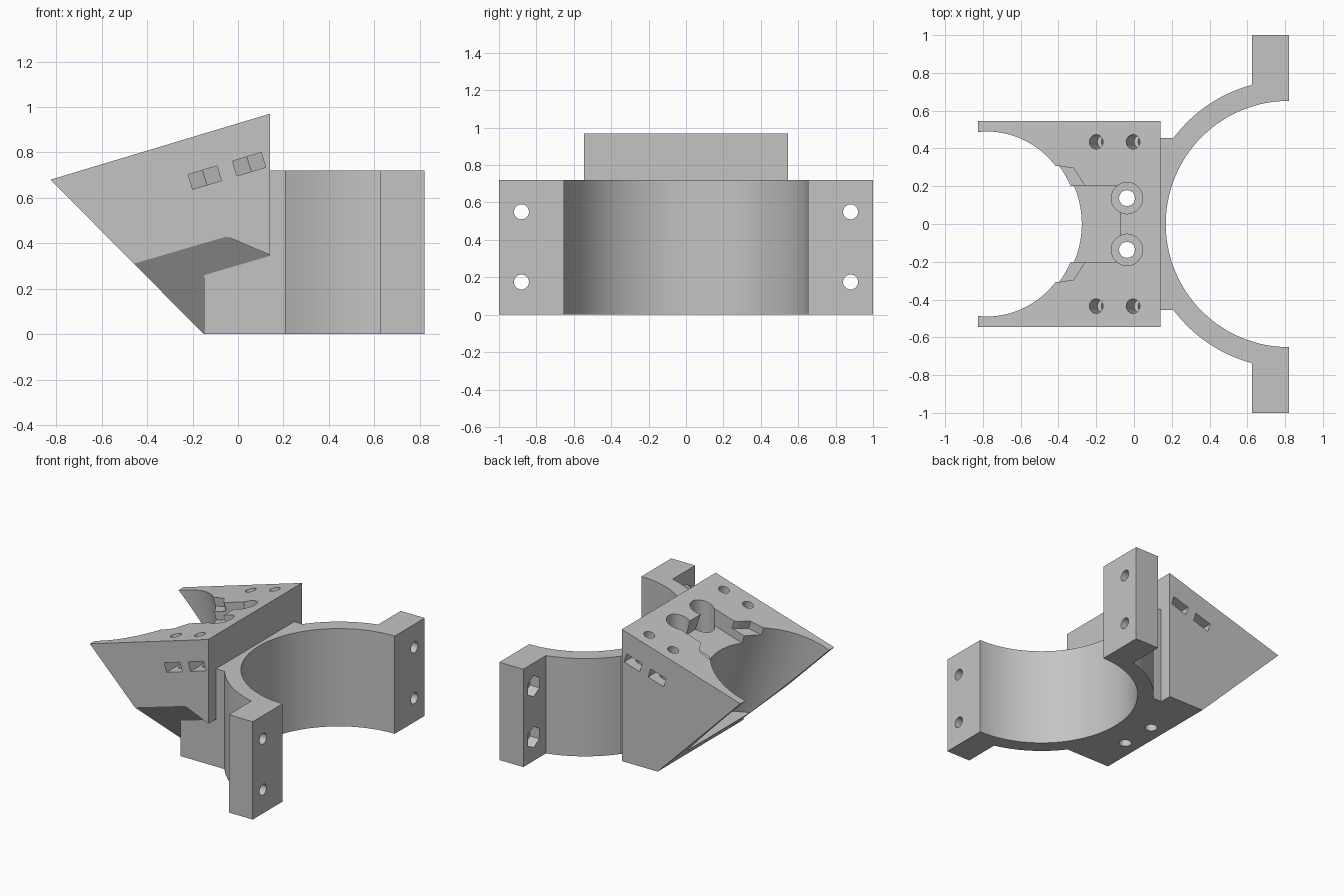
import bpy, bmesh, math
from mathutils import Matrix, Vector

cube = bpy.data.objects.get("Cube")
if cube:
    bpy.data.objects.remove(cube, do_unlink=True)

grey = bpy.data.materials.new("plain grey")
grey.use_nodes = True
colour = (0.55, 0.55, 0.55, 1)
grey.diffuse_color = colour
grey.node_tree.nodes["Principled BSDF"].inputs["Base Color"].default_value = colour

T = Matrix.Translation
TILT = math.atan2(0.29, 0.96)
FLAT = Matrix.Identity(4)
SIDE = Matrix.Rotation(math.pi / 2, 4, 'X')       # profile in x-z, extruded along y
ACROSS = Matrix.Rotation(math.pi / 2, 4, 'Y')     # extruded along x
SLOPE = T((-0.78, 0, 0.692)) @ Matrix.Rotation(-TILT, 4, 'Y')  # sloping top plane


def finish(name, bm):
    bmesh.ops.recalc_face_normals(bm, faces=bm.faces)
    mesh = bpy.data.meshes.new(name)
    bm.to_mesh(mesh)
    bm.free()
    mesh.materials.append(grey)
    obj = bpy.data.objects.new(name, mesh)
    bpy.context.collection.objects.link(obj)
    return obj


def prism(name, points, low, high, matrix=FLAT):
    bm = bmesh.new()
    base = bm.faces.new([bm.verts.new((x, y, low)) for x, y in points])
    result = bmesh.ops.extrude_face_region(bm, geom=[base])
    top = [v for v in result["geom"] if isinstance(v, bmesh.types.BMVert)]
    bmesh.ops.translate(bm, verts=top, vec=(0, 0, high - low))
    bm.transform(matrix)
    return finish(name, bm)


def ring_points(radius, count=32, cx=0, cy=0, turn=0):
    return [(cx + radius * math.cos(turn + math.tau * i / count),
             cy + radius * math.sin(turn + math.tau * i / count)) for i in range(count)]


def box_points(x0, x1, y0, y1):
    return [(x0, y0), (x1, y0), (x1, y1), (x0, y1)]


def combine(target, tool, operation='DIFFERENCE'):
    mod = target.modifiers.new("combine", 'BOOLEAN')
    mod.operation, mod.object, mod.solver = operation, tool, 'EXACT'
    bpy.ops.object.select_all(action='DESELECT')
    bpy.context.view_layer.objects.active = target
    target.select_set(True)
    bpy.ops.object.modifier_apply(modifier=mod.name)
    bpy.data.objects.remove(tool, do_unlink=True)


def slope_x(x):
    return (x + 0.78) / math.cos(TILT)


# Wedge with the sloping top
bracket = prism("mount_bracket", [(-0.825, 0.68), (0.14, 0.97), (0.14, 0), (-0.15, 0)],
                -0.545, 0.545, SIDE)

# Slanted relief under the front side of the wedge
bm = bmesh.new()
bmesh.ops.create_cube(bm, size=4)
for point, normal in (((-0.46, -0.545, 0.31), (0.155, -0.83, -0.53)),
                      ((-0.05, -0.545, 0.43), (-0.39, 0, -0.92))):
    cut = bmesh.ops.bisect_plane(bm, geom=bm.verts[:] + bm.edges[:] + bm.faces[:],
                                 plane_co=Vector(point), plane_no=Vector(normal),
                                 clear_inner=True)
    edges = [e for e in cut["geom_cut"] if isinstance(e, bmesh.types.BMEdge)]
    bmesh.ops.contextual_create(bm, geom=edges)
combine(bracket, finish("relief_cutter", bm))

# Connecting block, half ring and clamp flanges
combine(bracket, prism("block", box_points(-0.15, 0.215, -0.455, 0.455), 0, 0.72), 'UNION')
arc = [(0.82 + 0.762 * math.cos(a), 0.762 * math.sin(a))
       for a in (math.pi * (0.5 + i / 64) for i in range(65))]
combine(bracket, prism("ring", arc, 0, 0.72), 'UNION')
for s in (-1, 1):
    flange = prism("flange", box_points(0.625, 0.82, *sorted((0.6 * s, s))), 0, 0.72)
    combine(bracket, flange, 'UNION')
combine(bracket, prism("clamp_bore", ring_points(0.652, 128, 0.82), -0.1, 0.73))

# Tilted cradle bore with its stepped pocket
combine(bracket, prism("cradle_bore", ring_points(0.49, 96), -0.7, 0.3, SLOPE))
centre = box_points(slope_x(-0.55), slope_x(-0.075), -0.2, 0.2)
combine(bracket, prism("centre_pocket", centre, -0.12, 0.2, SLOPE))
half = [(slope_x(x), y) for x, y in ((-0.5, 0.31), (-0.4, 0.308), (-0.32, 0.295),
                                     (-0.29, 0.25), (-0.265, 0.21), (-0.24, 0.19))]
flare = half + [(x, -y) for x, y in reversed(half)]
combine(bracket, prism("flare_pocket", flare, -0.06, 0.2, SLOPE))

for s in (-1, 1):
    # Vertical screw holes with counterbores
    combine(bracket, prism("screw", ring_points(0.042, 32, -0.037, 0.137 * s), -0.1, 1.2))
    combine(bracket, prism("counterbore", ring_points(0.083, 48, -0.037, 0.137 * s), 0.62, 1.2))
    for x in (-0.2, -0.005):
        # Tilted screw holes and the nut slots open to the sides
        cx, cy = slope_x(x), 0.435 * s
        combine(bracket, prism("top_hole", ring_points(0.038, 32, cx, cy), -0.34, 0.2, SLOPE))
        slot = [(cx - 0.066, 0.7 * s), (cx - 0.066, 0.398 * s), (cx, 0.36 * s),
                (cx + 0.066, 0.398 * s), (cx + 0.066, 0.7 * s)]
        combine(bracket, prism("nut_slot", slot, -0.22, -0.152, SLOPE))
    for z in (0.175, 0.55):
        # Flange bolt holes with hexagonal nut recesses behind
        place = T((0, 0.88 * s, z)) @ ACROSS
        combine(bracket, prism("bolt_hole", ring_points(0.04), 0.5, 0.95, place))
        combine(bracket, prism("nut_recess", ring_points(0.077, 6), 0.5, 0.7, place))

bpy.ops.object.select_all(action='DESELECT')
bracket.select_set(True)
bpy.context.view_layer.objects.active = bracket
bpy.ops.object.shade_smooth_by_angle(angle=math.radians(25))
